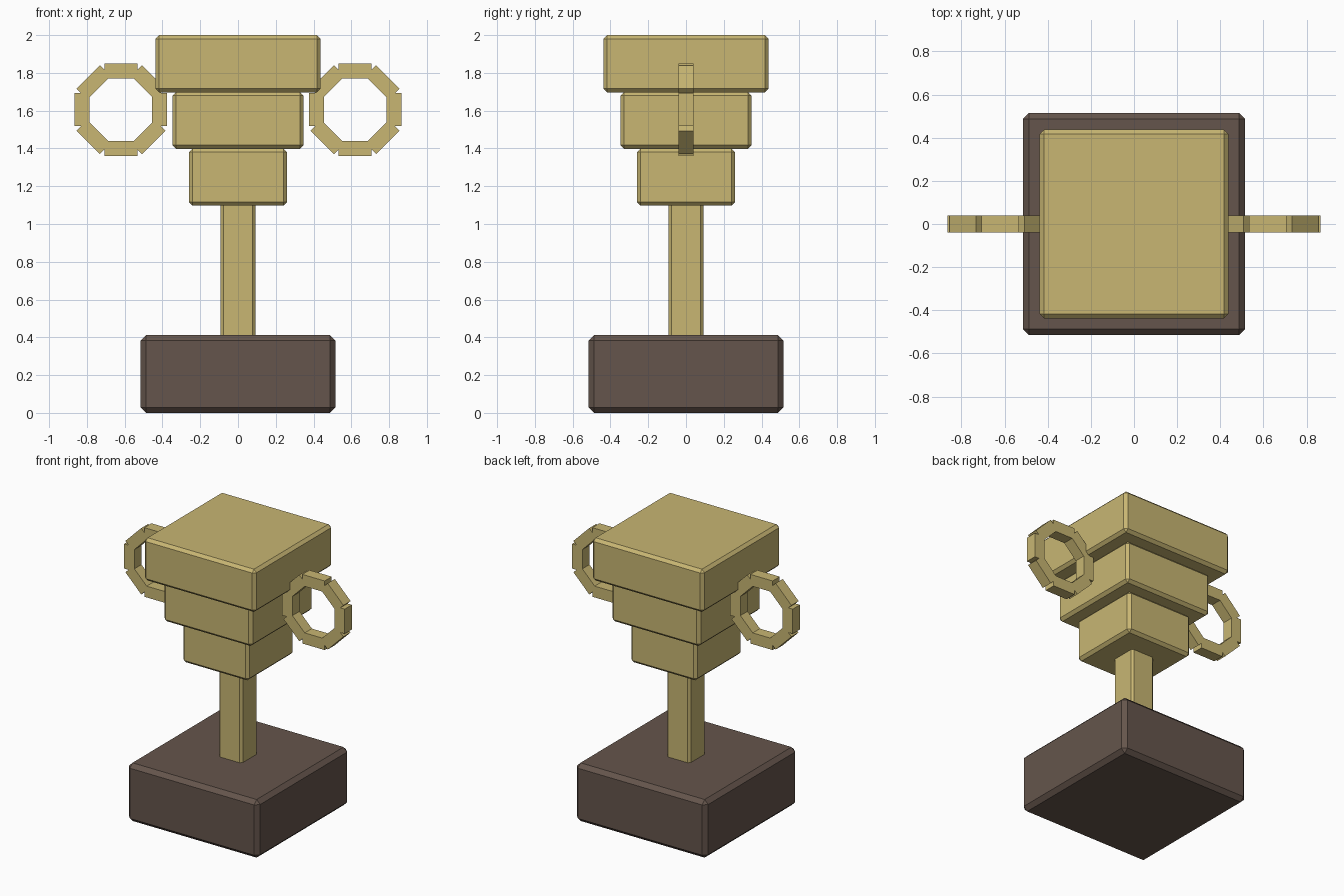
import bpy
import bmesh
import math
from mathutils import Matrix, Vector

if "Cube" in bpy.data.objects:
    bpy.data.objects.remove(bpy.data.objects["Cube"], do_unlink=True)


def make_material(name, color):
    mat = bpy.data.materials.new(name)
    mat.use_nodes = True
    mat.diffuse_color = color
    mat.node_tree.nodes["Principled BSDF"].inputs["Base Color"].default_value = color
    return mat


gold = make_material("pale gold", (0.578, 0.468, 0.171, 1))
brown = make_material("dark brown", (0.130, 0.091, 0.072, 1))


def add_object(name, bm, mat):
    mesh = bpy.data.meshes.new(name)
    bm.to_mesh(mesh)
    bm.free()
    mesh.materials.append(mat)
    obj = bpy.data.objects.new(name, mesh)
    bpy.context.collection.objects.link(obj)
    return obj


def square_block(name, half, bottom, top, bevel, mat):
    """Square block between two heights with chamfered edges."""
    bm = bmesh.new()
    bmesh.ops.create_cube(bm, size=1)
    bmesh.ops.scale(bm, vec=(2 * half, 2 * half, top - bottom), verts=bm.verts)
    bmesh.ops.translate(bm, vec=(0, 0, (bottom + top) / 2), verts=bm.verts)
    obj = add_object(name, bm, mat)
    mod = obj.modifiers.new("chamfer", "BEVEL")
    mod.width = bevel
    mod.segments = 1


def ring_handle(name, x):
    """Ring of eight overlapping blocks, leaving small outer notches."""
    bm = bmesh.new()
    for i in range(8):
        matrix = (Matrix.Translation((x, 0, 1.605))
                  @ Matrix.Rotation(i * math.pi / 4, 4, "Y")
                  @ Matrix.Translation((0.205, 0, 0))
                  @ Matrix.Diagonal(Vector((0.08, 0.08, 0.175, 1))))
        bmesh.ops.create_cube(bm, size=1, matrix=matrix)
    add_object(name, bm, gold)


# Plinth and stem
square_block("base", 0.515, 0, 0.412, 0.028, brown)
square_block("stem", 0.092, 0.38, 1.12, 0.014, gold)

# Stepped cup
square_block("cup_lower", 0.26, 1.097, 1.4, 0.02, gold)
square_block("cup_middle", 0.347, 1.397, 1.7, 0.02, gold)
square_block("cup_upper", 0.437, 1.697, 2.0, 0.02, gold)

# Side handles
ring_handle("left_handle", 0.62)
ring_handle("right_handle", -0.62)
